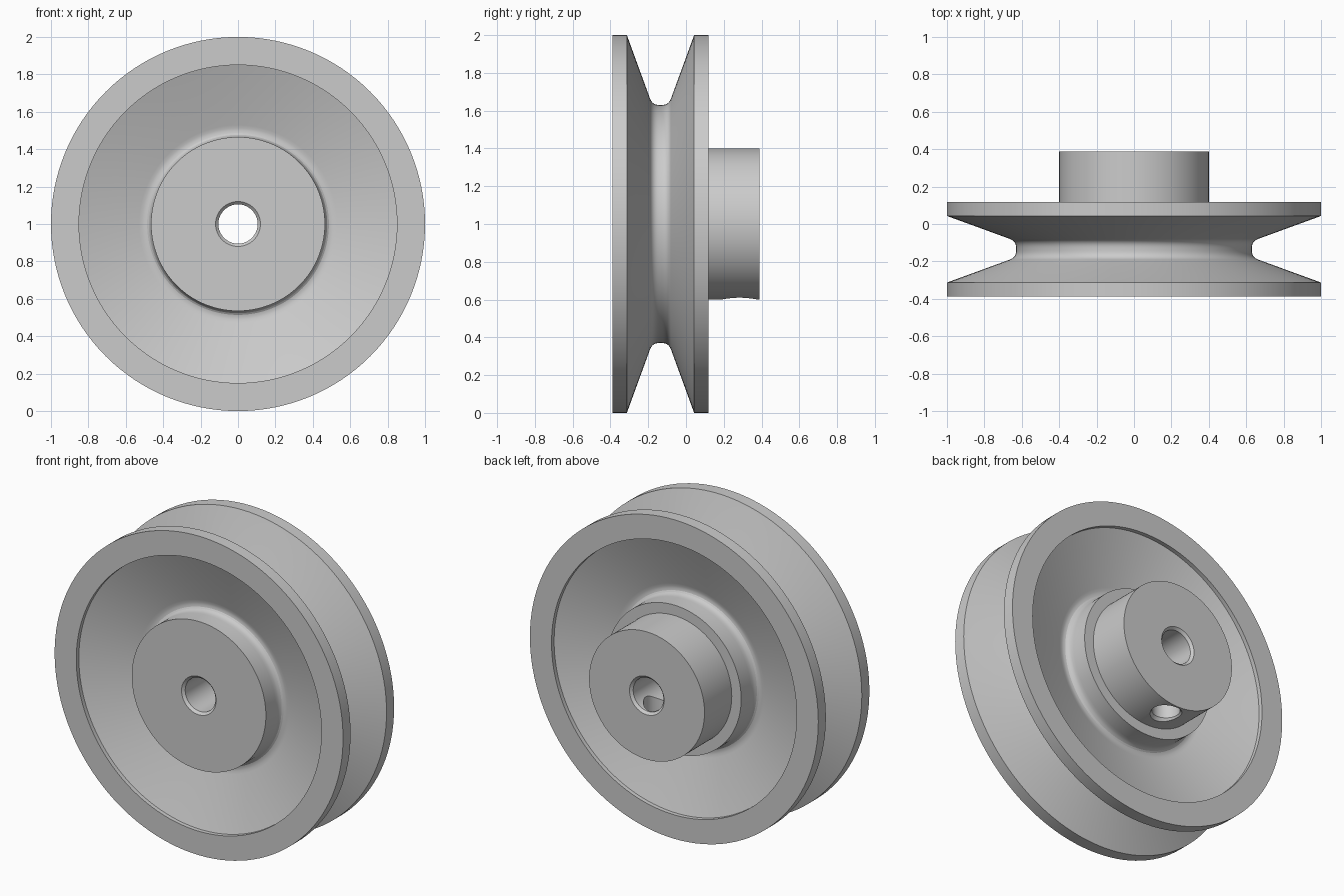
import bpy, bmesh, math
from mathutils import Vector, Matrix

if "Cube" in bpy.data.objects:
    bpy.data.objects.remove(bpy.data.objects["Cube"])

SEGMENTS = 128
MID = -0.135          # y of the groove centre
BACK = 0.388          # y of the boss end face

steel = bpy.data.materials.new("grey_steel")
steel.diffuse_color = (0.6, 0.6, 0.6, 1)
steel.use_nodes = True
steel.node_tree.nodes["Principled BSDF"].inputs["Base Color"].default_value = steel.diffuse_color


def fillet(before, corner, after, dist, steps=7):
    """Rounded corner as a list of (offset, radius) points."""
    c = Vector(corner)
    a = c + (Vector(before) - c).normalized() * dist
    b = c + (Vector(after) - c).normalized() * dist
    return [tuple(a * (1 - t) ** 2 + c * 2 * t * (1 - t) + b * t * t)
            for t in (i / steps for i in range(steps + 1))]


def lathe(name, profile, matrix, segments):
    """Revolve a closed (height, radius) profile about z, then place it."""
    bm = bmesh.new()
    rings = []
    for i in range(segments):
        a = 2 * math.pi * i / segments
        rings.append([bm.verts.new((r * math.cos(a), r * math.sin(a), h))
                      for h, r in profile])
    n = len(profile)
    for i in range(segments):
        p, q = rings[i], rings[(i + 1) % segments]
        for j in range(n):
            k = (j + 1) % n
            bm.faces.new((p[j], q[j], q[k], p[k]))
    bmesh.ops.remove_doubles(bm, verts=bm.verts, dist=1e-5)
    bmesh.ops.transform(bm, matrix=matrix, verts=bm.verts)
    bmesh.ops.recalc_face_normals(bm, faces=bm.faces)
    mesh = bpy.data.meshes.new(name)
    bm.to_mesh(mesh)
    bm.free()
    mesh.materials.append(steel)
    obj = bpy.data.objects.new(name, mesh)
    bpy.context.collection.objects.link(obj)
    return obj


# One side of the wheel, as (distance from groove centre, radius)
hub_edge, dish_edge = (0.253, 0.465), (0.227, 0.85)
dish = [hub_edge] + fillet(hub_edge, (0.087, 0.465), dish_edge, 0.068)
rim = [dish_edge, (0.253, 0.85), (0.253, 1.0), (0.178, 1.0)]
groove = fillet((0.178, 1.0), (0.043, 0.63), (0.0, 0.63), 0.036)
side = dish + rim + groove

# Front bore chamfer, front side, mirrored back side, boss, back bore chamfer
profile = [(MID - 0.238, 0.105), (MID - 0.253, 0.12)]
profile += [(MID - u, r) for u, r in side]
profile += [(MID + u, r) for u, r in reversed(side)]
profile += [(MID + 0.253, 0.40), (BACK, 0.40),
            (BACK, 0.12), (BACK - 0.015, 0.105)]

# Turn the lathe axis from z to +y and lift to the wheel centre
axle = Matrix.Translation((0, 0, 1)) @ Matrix.Rotation(-math.pi / 2, 4, 'X')
pulley = lathe("pulley_wheel", profile, axle, SEGMENTS)

# Set screw hole with a countersink, from below into the bore
cutter = lathe("screw_hole_cutter",
               [(0.57, 0.0), (0.57, 0.098), (0.60, 0.095), (0.62, 0.08),
                (0.98, 0.08), (0.98, 0.0)],
               Matrix.Translation((0, 0.283, 0)), 48)
cutter.hide_render = True

cut = pulley.modifiers.new("screw_hole", 'BOOLEAN')
cut.operation = 'DIFFERENCE'
cut.solver = 'EXACT'
cut.object = cutter
bpy.context.view_layer.objects.active = pulley
pulley.select_set(True)
bpy.ops.object.modifier_apply(modifier=cut.name)
bpy.data.objects.remove(cutter)

bpy.ops.object.shade_smooth_by_angle(angle=math.radians(18))
